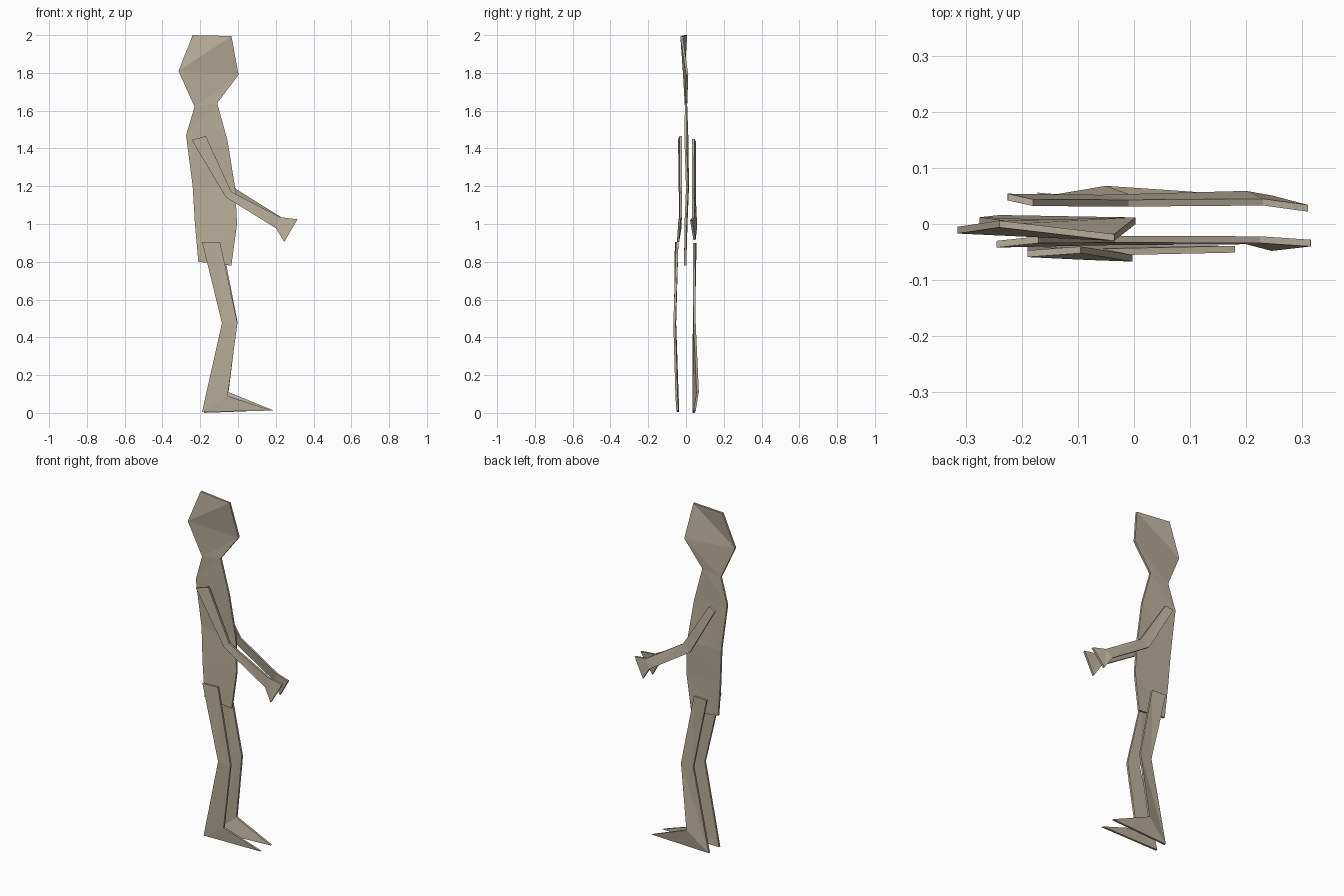
import bpy
import bmesh

THICKNESS = 0.012

clay = bpy.data.materials.new("warm_clay")
clay.diffuse_color = (0.48, 0.42, 0.32, 1.0)


def slab(name, rows):
    """Thin bent plate: each row lists (x, y, z) points across the limb.
    Two-point rows make a strip; a final one-point row closes it to a tip."""
    bm = bmesh.new()
    sides = []
    for off in (-THICKNESS / 2, THICKNESS / 2):
        verts = [[bm.verts.new((x, y + off, z)) for x, y, z in row] for row in rows]
        for a, b in zip(verts, verts[1:]):
            if len(b) == 2:
                bm.faces.new((a[0], a[1], b[0]))
                bm.faces.new((a[1], b[1], b[0]))
            else:
                bm.faces.new((a[0], a[1], b[0]))
        # outline runs down one edge and back up the other
        sides.append([r[0] for r in verts] + [r[1] for r in reversed(verts) if len(r) == 2])
    front, back = sides
    n = len(front)
    for i in range(n):
        j = (i + 1) % n
        bm.faces.new((front[i], front[j], back[j], back[i]))
    bmesh.ops.recalc_face_normals(bm, faces=bm.faces)
    mesh = bpy.data.meshes.new(name)
    bm.to_mesh(mesh)
    bm.free()
    mesh.materials.append(clay)
    obj = bpy.data.objects.new(name, mesh)
    bpy.context.collection.objects.link(obj)
    return obj


# Head and torso: one continuous plate from crown to hips
slab("head_and_torso", [
    [(-0.24, 0.0, 2.0), (-0.035, -0.024, 1.995)],
    [(-0.315, -0.011, 1.81), (0.003, 0.006, 1.79)],
    [(-0.23, 0.0, 1.62), (-0.11, 0.0, 1.64)],
    [(-0.275, 0.006, 1.47), (-0.055, -0.002, 1.44)],
    [(-0.24, 0.010, 1.20), (-0.015, 0.006, 1.19)],
    [(-0.228, 0.002, 1.0), (-0.005, -0.002, 1.0)],
    [(-0.21, -0.004, 0.80), (-0.035, -0.004, 0.78)],
])

# Arms: shoulder, elbow, wrist, flared hand
slab("right_arm", [
    [(-0.245, -0.036, 1.445), (-0.17, -0.028, 1.465)],
    [(-0.065, -0.032, 1.142), (-0.035, -0.027, 1.17)],
    [(0.20, -0.030, 0.978), (0.225, -0.028, 1.036)],
    [(0.245, -0.042, 0.905), (0.315, -0.034, 1.025)],
])
slab("left_arm", [
    [(-0.225, 0.048, 1.435), (-0.18, 0.038, 1.45)],
    [(-0.06, 0.046, 1.15), (-0.01, 0.037, 1.185)],
    [(0.20, 0.053, 0.985), (0.23, 0.039, 1.035)],
    [(0.245, 0.045, 0.915), (0.31, 0.028, 1.02)],
])

# Legs: hip, knee, heel and ankle, pointed toe
slab("right_leg", [
    [(-0.19, -0.053, 0.905), (-0.095, -0.046, 0.905)],
    [(-0.085, -0.058, 0.475), (-0.003, -0.061, 0.475)],
    [(-0.19, -0.042, 0.006), (-0.055, -0.050, 0.09)],
    [(0.18, -0.045, 0.012)],
])
slab("left_leg", [
    [(-0.172, 0.050, 0.90), (-0.085, 0.042, 0.90)],
    [(-0.08, 0.042, 0.48), (-0.003, 0.045, 0.485)],
    [(-0.18, 0.040, 0.0), (-0.05, 0.062, 0.11)],
    [(0.185, 0.046, 0.014)],
])
